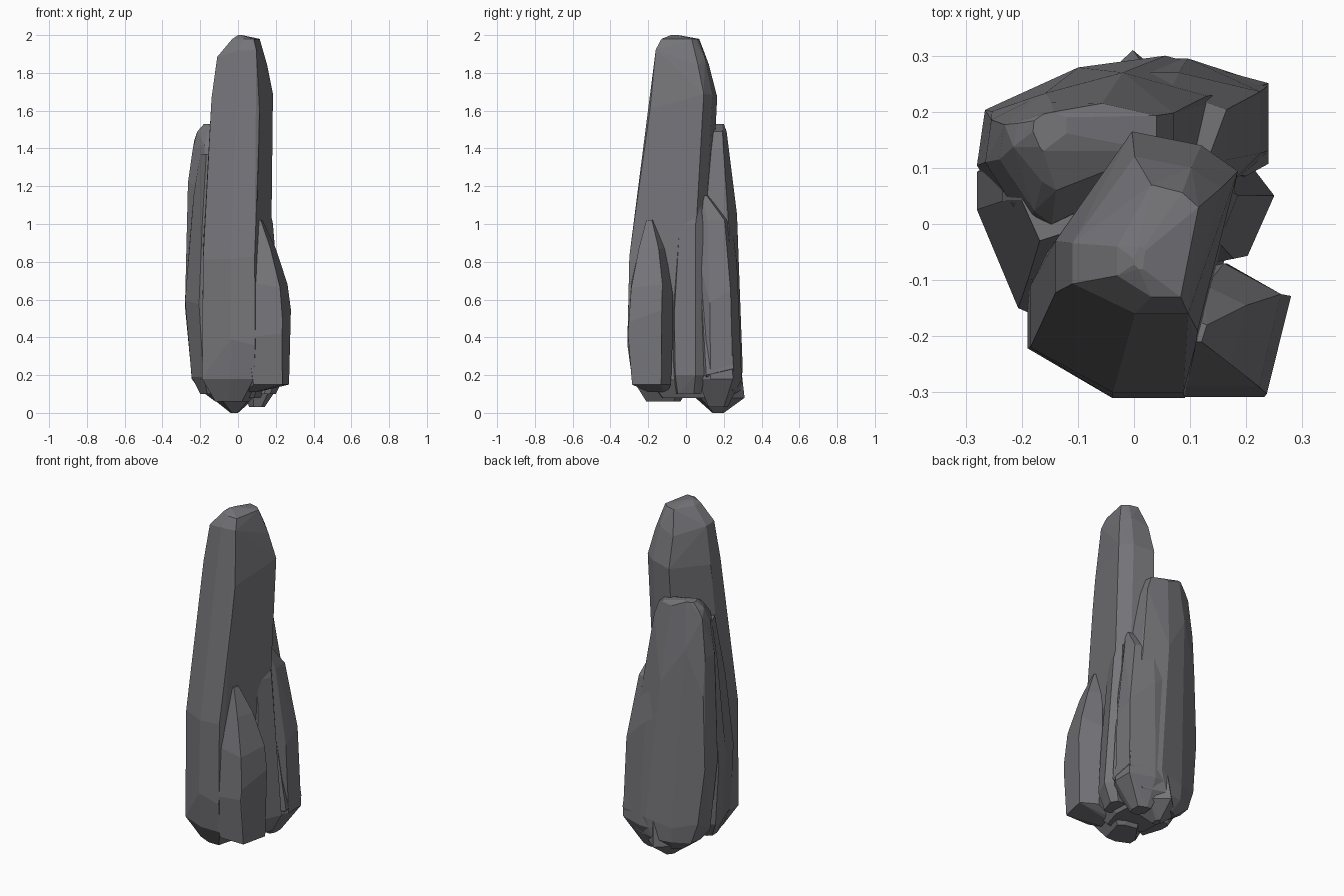
import bpy, bmesh, math, random

random.seed(4)

# Dark slate colour
stone = bpy.data.materials.new("dark_stone")
stone.diffuse_color = (0.18, 0.18, 0.195, 1)


def shard(name, outline, boxes):
    """Faceted rock: a unit outline fitted into boxes (z, x0, x1, y0, y1), then hulled."""
    bm = bmesh.new()
    last = len(boxes) - 1
    for i, (z, x0, x1, y0, y1) in enumerate(boxes):
        for u, v in outline:
            dz = random.uniform(-0.05, 0.05) if 1 < i < last - 1 else 0
            bm.verts.new((x0 + u * (x1 - x0), y0 + v * (y1 - y0), z + dz))
    bmesh.ops.convex_hull(bm, input=bm.verts[:])
    loose = [v for v in bm.verts if not v.link_faces]
    bmesh.ops.delete(bm, geom=loose, context='VERTS')
    bmesh.ops.dissolve_limit(bm, angle_limit=math.radians(4),
                             verts=bm.verts[:], edges=bm.edges[:])
    bmesh.ops.recalc_face_normals(bm, faces=bm.faces[:])
    mesh = bpy.data.meshes.new(name)
    bm.to_mesh(mesh)
    bm.free()
    mesh.materials.append(stone)
    obj = bpy.data.objects.new(name, mesh)
    bpy.context.collection.objects.link(obj)
    return obj


# Tall central spire
shard("main_spire",
      [(0, .45), (.42, 1), (.8, .93), (1, .8), (.78, 0), (.42, 0), (0, .19)],
      [(.06, -.12, .06, -.21, -.03), (.18, -.19, .16, -.285, .05),
       (.4, -.19, .17, -.31, .1), (.85, -.185, .165, -.3, .12),
       (1.4, -.155, .185, -.215, .15), (1.65, -.14, .185, -.19, .165),
       (1.88, -.11, .155, -.16, .12), (1.98, -.03, .115, -.13, .07),
       (2.0, 0, .02, -.08, -.04)])

# Second tallest column at the back left, its back face flaring to the right at the base
shard("back_left_column",
      [(0, .5), (.03, .77), (.3, .94), (.62, 1), (1, .86), (1, .45), (.2, .1), (.3, 0)],
      [(.06, -.12, .04, .08, .24), (.12, -.2, .15, 0, .29),
       (.2, -.245, .24, -.05, .3), (.6, -.28, .2, -.08, .288),
       (1.0, -.265, .13, -.03, .27), (1.24, -.265, .09, -.03, .25),
       (1.42, -.24, .07, .0, .23), (1.49, -.215, .04, .06, .215),
       (1.53, -.18, -.12, .13, .2)])

# Short leaning shard at the front right, merging into the spire
shard("front_right_shard",
      [(.25, 0), (.86, 0), (1, .75), (.64, 1), (0, .8)],
      [(.11, .03, .1, -.2, -.1), (.15, .02, .27, -.285, -.08),
       (.38, -.03, .275, -.308, -.07), (.5, -.03, .28, -.303, -.07),
       (.65, -.02, .262, -.29, -.07), (.87, .0, .2, -.25, -.11),
       (1.02, .06, .13, -.21, -.17)])

# Shard at the back right
shard("back_right_shard",
      [(0, .4), (.1, 1), (.4, 1), (1, .8), (1, .3), (.8, 0), (.3, 0)],
      [(.03, .06, .14, .12, .22), (.18, 0, .24, .06, .295),
       (.6, 0, .225, .06, .28), (.8, 0, .2, .06, .27),
       (1.02, 0, .165, .06, .24), (1.15, .06, .13, .07, .12)])

# Narrow shard wedged into the right side
shard("right_wedge",
      [(0, .3), (.5, 0), (.75, .05), (1, .7), (.8, 1), (0, 1)],
      [(.1, .08, .2, -.05, .08), (.2, .06, .25, -.065, .1),
       (.57, .05, .22, -.07, .09), (1.0, .05, .185, -.04, .09),
       (1.12, .08, .16, .03, .08)])

# Leaning slab filling the left side between spire and column
shard("left_slab",
      [(0, .9), (0, .65), (.32, 0), (1, .2), (1, 1), (.2, 1)],
      [(.1, -.2, -.08, -.12, .06), (.19, -.245, -.05, -.16, .1),
       (.6, -.28, -.05, -.15, .12), (.95, -.25, -.06, -.1, .12),
       (1.15, -.235, -.08, -.07, .1), (1.37, -.2, -.1, -.03, .08)])

# Solid underside closing the gaps between the shards
shard("base_core",
      [(0, .25), (.3, 0), (.85, .05), (1, .4), (.95, .9), (.4, 1), (0, .8)],
      [(.08, -.12, .12, -.14, .2), (.18, -.2, .17, -.22, .23),
       (.4, -.15, .15, -.2, .2)])

# Broken foot under the back
shard("back_foot",
      [(0, .5), (.2, 0), (.9, .1), (1, .7), (.6, 1)],
      [(0, -.04, 0, .14, .2), (.08, -.14, .09, .05, .31),
       (.3, -.14, .12, 0, .285)])
